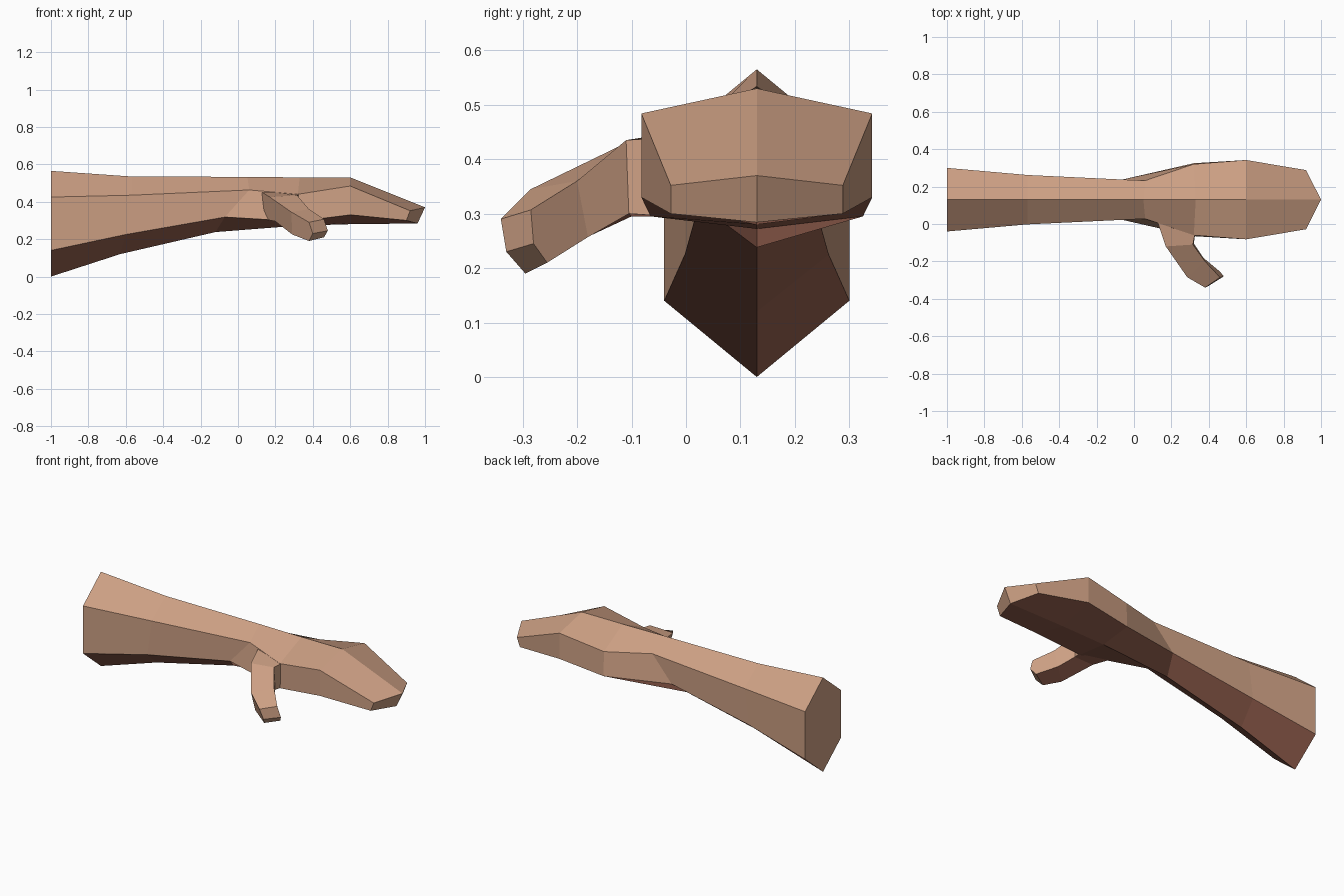
import bpy
import bmesh

if "Cube" in bpy.data.objects:
    bpy.data.objects.remove(bpy.data.objects["Cube"])


def make_material(name, color):
    mat = bpy.data.materials.new(name)
    mat.use_nodes = True
    mat.diffuse_color = color
    mat.node_tree.nodes["Principled BSDF"].inputs["Base Color"].default_value = color
    return mat


skin = make_material("tan skin", (0.61, 0.35, 0.23, 1))
underside = make_material("reddish brown underside", (0.32, 0.125, 0.083, 1))


def bridge(bm, rings, under_sides):
    """Join successive rings of vertices; listed sides take the underside colour."""
    n = len(rings[0])
    for a, b in zip(rings, rings[1:]):
        for i in range(n):
            j = (i + 1) % n
            face = bm.faces.new((a[i], a[j], b[j], b[i]))
            face.material_index = int(i in under_sides)


def finish(bm, name):
    bmesh.ops.recalc_face_normals(bm, faces=bm.faces)
    mesh = bpy.data.meshes.new(name)
    bm.to_mesh(mesh)
    bm.free()
    mesh.materials.append(skin)
    mesh.materials.append(underside)
    obj = bpy.data.objects.new(name, mesh)
    bpy.context.collection.objects.link(obj)
    return obj


# Forearm and mitten-shaped hand: six-sided sections, symmetric about the ridge
RIDGE_Y = 0.13
# Each section: top (x, z), upper side (x, half width, z),
# lower side (x, half width, z), bottom (x, z)
sections = [
    ((-1, 0.565), (-1, 0.17, 0.425), (-1, 0.17, 0.14), (-1, 0)),
    ((-0.57, 0.535), (-0.57, 0.132, 0.435), (-0.6, 0.132, 0.225), (-0.63, 0.12)),
    ((0.05, 0.533), (0.06, 0.102, 0.463), (-0.07, 0.106, 0.318), (-0.12, 0.238)),
    ((0.33, 0.53), (0.32, 0.19, 0.44), (0.32, 0.195, 0.295), (0.32, 0.272)),
    ((0.6, 0.53), (0.6, 0.212, 0.484), (0.6, 0.212, 0.33), (0.6, 0.28)),
    ((1, 0.37), (0.92, 0.158, 0.352), (0.9, 0.158, 0.3), (0.96, 0.284)),
]

bm = bmesh.new()
rings = []
for top, upper, lower, bottom in sections:
    points = [(top[0], RIDGE_Y, top[1])]
    points += [(x, RIDGE_Y - w, z) for x, w, z in (upper, lower)]
    points += [(bottom[0], RIDGE_Y, bottom[1])]
    points += [(x, RIDGE_Y + w, z) for x, w, z in (lower, upper)]
    rings.append([bm.verts.new(p) for p in points])
bridge(bm, rings, (2, 3))
bm.faces.new(rings[0])
# Fingertip end is creased down the middle
tip = rings[-1]
bm.faces.new(tip[:4])
bm.faces.new(tip[3:] + tip[:1])
finish(bm, "forearm_and_hand")

# Thumb: four-sided sections ordered outer top, inner top, inner bottom, outer bottom
thumb_sections = [
    ((0.11, 0.06, 0.462), (0.33, -0.03, 0.44), (0.33, -0.03, 0.295), (0.12, 0.05, 0.312)),
    ((0.17, -0.12, 0.425), (0.315, -0.11, 0.435), (0.32, -0.105, 0.3), (0.2, -0.1, 0.295)),
    ((0.285, -0.285, 0.345), (0.38, -0.2, 0.36), (0.37, -0.18, 0.257), (0.29, -0.25, 0.225)),
    ((0.38, -0.34, 0.29), (0.46, -0.285, 0.307), (0.46, -0.255, 0.21), (0.38, -0.295, 0.19)),
]
bm = bmesh.new()
rings = [[bm.verts.new(p) for p in ring] for ring in thumb_sections]
bridge(bm, rings[:3], (2,))
bm.faces.new(rings[0])
# Thumb tip with a bevelled lower edge
outer_top, inner_top, inner_low, outer_low = rings[3]
mid = rings[2]
edge_in = bm.verts.new((0.48, -0.28, 0.245))
edge_out = bm.verts.new((0.4, -0.33, 0.23))
bm.faces.new((mid[0], mid[1], inner_top, outer_top))
bm.faces.new((mid[1], mid[2], inner_low, edge_in, inner_top))
bm.faces.new((mid[2], mid[3], outer_low, inner_low)).material_index = 1
bm.faces.new((mid[3], mid[0], outer_top, edge_out, outer_low))
bm.faces.new((outer_top, inner_top, edge_in, edge_out))
bm.faces.new((edge_out, edge_in, inner_low, outer_low))
finish(bm, "thumb")
